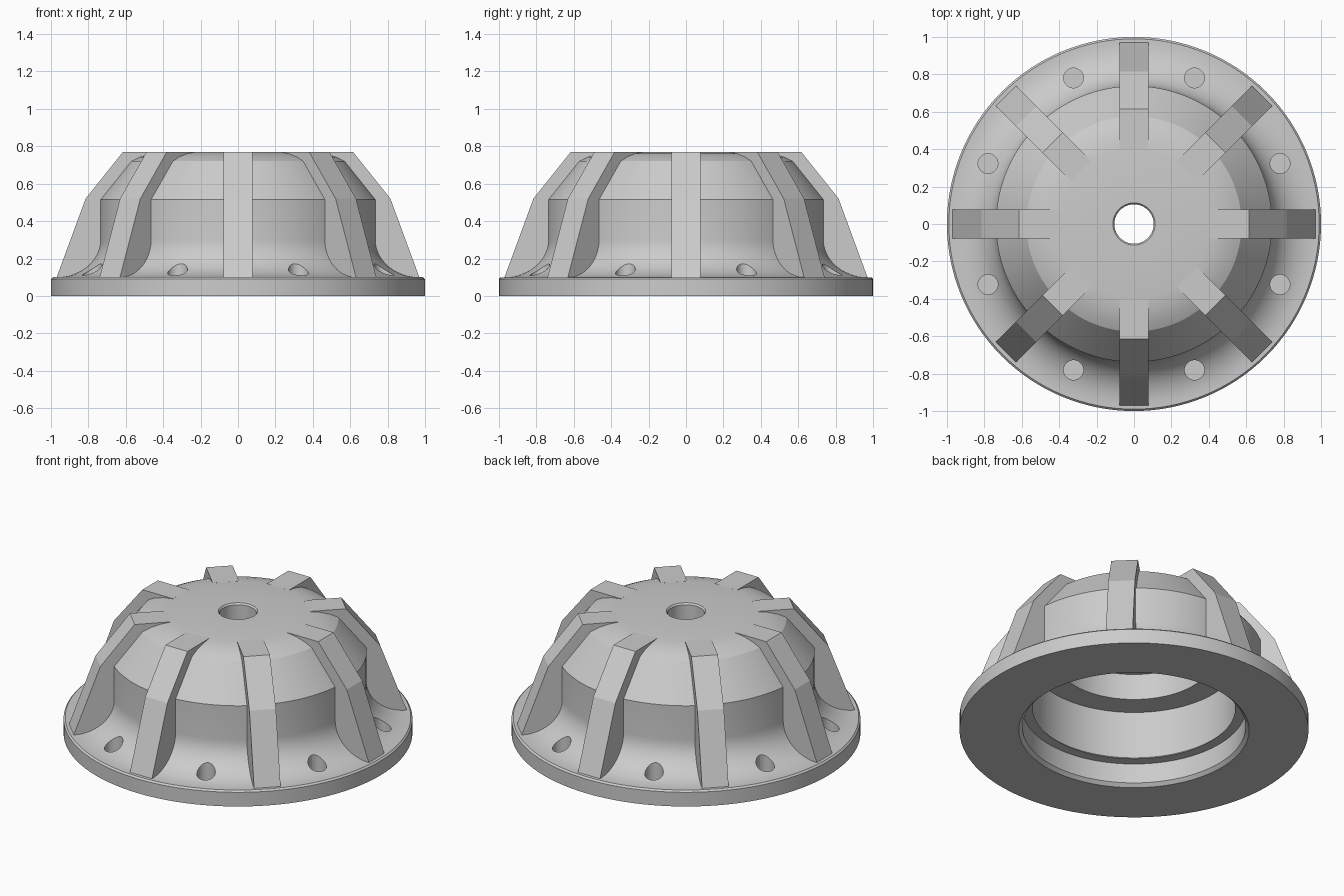
import bpy, bmesh, math
from mathutils import Matrix, Vector

if "Cube" in bpy.data.objects:
    bpy.data.objects.remove(bpy.data.objects["Cube"], do_unlink=True)

grey = bpy.data.materials.new("light grey")
grey.use_nodes = True
grey.diffuse_color = (0.6, 0.6, 0.6, 1)
grey.node_tree.nodes["Principled BSDF"].inputs["Base Color"].default_value = (0.6, 0.6, 0.6, 1)


def finish(bm, name):
    bmesh.ops.recalc_face_normals(bm, faces=bm.faces)
    mesh = bpy.data.meshes.new(name)
    bm.to_mesh(mesh)
    bm.free()
    mesh.materials.append(grey)
    ob = bpy.data.objects.new(name, mesh)
    bpy.context.collection.objects.link(ob)
    return ob


def lathe(name, profile, steps=128):
    """Revolve a closed (radius, height) outline around z."""
    bm = bmesh.new()
    rings = []
    for i in range(steps):
        a = math.tau * i / steps
        rings.append([bm.verts.new((r * math.cos(a), r * math.sin(a), z)) for r, z in profile])
    n = len(profile)
    for i in range(steps):
        a, b = rings[i], rings[(i + 1) % steps]
        for j in range(n):
            k = (j + 1) % n
            bm.faces.new((a[j], b[j], b[k], a[k]))
    return finish(bm, name)


# Housing: flange, flared fillet, domed shoulder, then the stepped bore
flange = [(0.66, 0), (1, 0), (1, 0.09), (0.99, 0.1)]
fillet = [(0.97 - 0.232 * math.sin(t), 0.3 - 0.2 * math.cos(t))
          for t in [math.pi / 2 * i / 12 for i in range(13)]]
shoulder = [(0.738, 0.515), (0.575, 0.72), (0.53, 0.742), (0.47, 0.76), (0.4, 0.77)]
shaft_hole = [(0.113, 0.77), (0.105, 0.76), (0.105, 0.625)]
bore = [(0.445, 0.625), (0.445, 0.46), (0.595, 0.46), (0.595, 0.16),
        (0.58, 0.145), (0.64, 0.145), (0.64, 0.02)]
housing = lathe("housing", flange + fillet + shoulder + shaft_hole + bore)

# Blind bolt holes cut into the fillet, between the ribs
bm = bmesh.new()
for i in range(8):
    a = math.tau * (i + 0.5) / 8
    at = Vector((0.845 * math.cos(a), 0.845 * math.sin(a), 0.23))
    bmesh.ops.create_cone(bm, cap_ends=True, segments=32, radius1=0.053, radius2=0.053,
                          depth=0.4, matrix=Matrix.Translation(at))
cutter = finish(bm, "bolt_hole_cutter")
cutter.hide_render = True
cut = housing.modifiers.new("bolt_holes", "BOOLEAN")
cut.object = cutter
cut.operation = "DIFFERENCE"
cut.solver = "EXACT"
bpy.context.view_layer.objects.active = housing
bpy.ops.object.modifier_apply(modifier=cut.name)
bpy.data.objects.remove(cutter, do_unlink=True)

bpy.ops.object.select_all(action="DESELECT")
housing.select_set(True)
bpy.ops.object.shade_smooth_by_angle(angle=math.radians(25))

# Eight flat-sided ribs, the same outline extruded and turned around z
outline = [(0.973, 0.09), (0.815, 0.52), (0.615, 0.77), (0.4, 0.77),
           (0.4, 0.68), (0.5, 0.6), (0.66, 0.48), (0.68, 0.09)]
half = 0.077
for i in range(8):
    bm = bmesh.new()
    face = bm.faces.new([bm.verts.new((r, -half, z)) for r, z in outline])
    out = bmesh.ops.extrude_face_region(bm, geom=[face])
    moved = [v for v in out["geom"] if isinstance(v, bmesh.types.BMVert)]
    bmesh.ops.translate(bm, verts=moved, vec=(0, 2 * half, 0))
    rib = finish(bm, f"rib_{i + 1}")
    rib.rotation_euler.z = math.tau * i / 8
